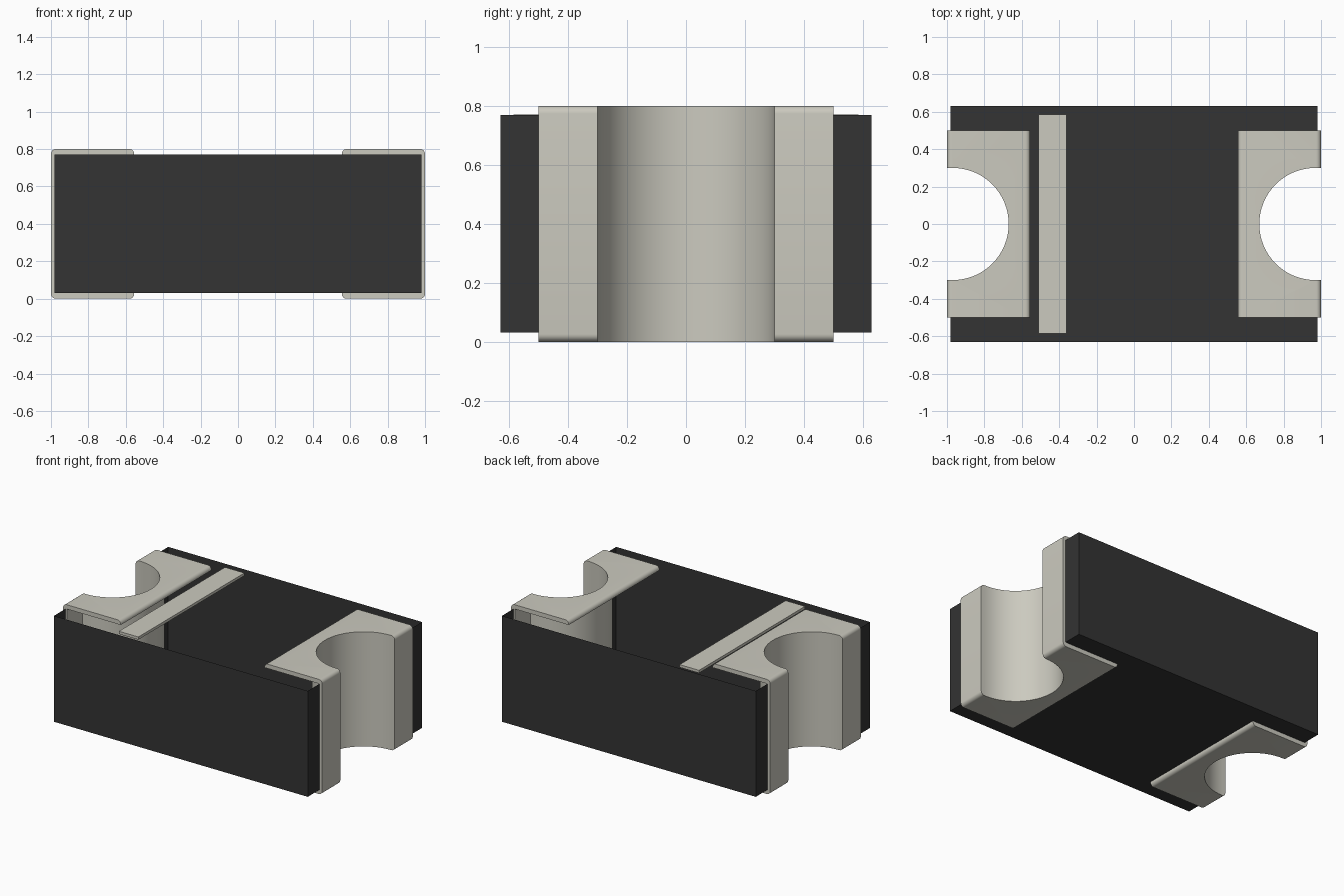
import bpy, bmesh, math

if "Cube" in bpy.data.objects:
    bpy.data.objects.remove(bpy.data.objects["Cube"], do_unlink=True)


def material(name, rgb):
    m = bpy.data.materials.new(name)
    m.use_nodes = True
    m.diffuse_color = (*rgb, 1)
    m.node_tree.nodes["Principled BSDF"].inputs["Base Color"].default_value = (*rgb, 1)
    return m


METAL = material("pale metal", (0.60, 0.59, 0.52))
BLACK = material("matte black", (0.033, 0.033, 0.033))
WALL = 0.03       # sheet thickness of the terminals
CX = 0.97         # centre of the round end notches
R = 0.30          # notch radius


def finish(bm, name, mat):
    mesh = bpy.data.meshes.new(name)
    bm.to_mesh(mesh)
    bm.free()
    mesh.materials.append(mat)
    obj = bpy.data.objects.new(name, mesh)
    bpy.context.collection.objects.link(obj)
    return obj


def prism_bm(points, z0, z1):
    """Extrude a plan outline from z0 to z1."""
    bm = bmesh.new()
    base = bm.faces.new([bm.verts.new((x, y, z0)) for x, y in points])
    ext = bmesh.ops.extrude_face_region(bm, geom=[base], use_keep_orig=True)
    top = [v for v in ext["geom"] if isinstance(v, bmesh.types.BMVert)]
    bmesh.ops.translate(bm, verts=top, vec=(0, 0, z1 - z0))
    bmesh.ops.recalc_face_normals(bm, faces=bm.faces)
    return bm


def arc(radius, n=32):
    """Half circle on the right end, from +y to -y, bulging inward."""
    return [(CX - radius * math.sin(math.pi * i / n),
             radius * math.cos(math.pi * i / n)) for i in range(n + 1)]


def rectangle(x0, x1, y):
    return [(x0, -y), (x1, -y), (x1, y), (x0, y)]


def cut(obj, cutter):
    mod = obj.modifiers.new("cut", "BOOLEAN")
    mod.operation, mod.solver, mod.object = "DIFFERENCE", "EXACT", cutter
    bpy.context.view_layer.objects.active = obj
    bpy.ops.object.modifier_apply(modifier=mod.name)
    bpy.data.objects.remove(cutter, do_unlink=True)


# Body: open-topped tray with notched ends; the terminals line the notches
notch = [(0.98, 0.315)] + arc(0.315)[1:-1] + [(0.98, -0.315)]
outline = [(0.98, 0.63)] + notch + [(0.98, -0.63), (-0.98, -0.63)]
outline += [(-x, y) for x, y in reversed(notch)] + [(-0.98, 0.63)]
bm = prism_bm(outline, 0.031, 0.77)
drop = []
for f in bm.faces:
    c = f.calc_center_median()
    lid = f.normal.z > 0.9
    notch_wall = abs(f.normal.z) < 0.1 and abs(c.y) < 0.32
    # the long front and back walls sit at |y| = 0.63, so they are kept
    if lid or notch_wall:
        drop.append(f)
bmesh.ops.delete(bm, geom=drop, context="FACES")
finish(bm, "body", BLACK)

# Terminal: rounded block hollowed to a sheet, then notched
bm = prism_bm(rectangle(0.555, 1.0, 0.5), 0, 0.8)
edges = [e for e in bm.edges
         if abs(e.verts[0].co.y - e.verts[1].co.y) > 0.5 and
         abs(e.verts[0].co.z - e.verts[1].co.z) < 0.01]
bmesh.ops.bevel(bm, geom=edges, offset=0.026, segments=6, profile=0.5, affect="EDGES")
left = finish(bm, "left_terminal", METAL)

inner = [(0.4, 0.6), (CX, 0.6)] + arc(R + WALL) + [(CX, -0.6), (0.4, -0.6)]
cut(left, finish(prism_bm(inner, WALL, 0.8 - WALL), "hollow_cutter", METAL))
hole = [(1.1, R)] + arc(R) + [(1.1, -R)]
cut(left, finish(prism_bm(hole, -0.1, 0.9), "notch_cutter", METAL))

# Opposite terminal: mirrored copy
bm = bmesh.new()
bm.from_mesh(left.data)
for v in bm.verts:
    v.co.x = -v.co.x
bmesh.ops.reverse_faces(bm, faces=bm.faces)
right = finish(bm, "right_terminal", METAL)

# Polarity stripe, level with the rim of the body
finish(prism_bm(rectangle(-0.51, -0.36, 0.585), 0.752, 0.771), "polarity_stripe", METAL)

# Smooth the curved sheet, keep its edges sharp
for obj in (left, right):
    bpy.ops.object.select_all(action="DESELECT")
    obj.select_set(True)
    bpy.context.view_layer.objects.active = obj
    bpy.ops.object.shade_smooth_by_angle(angle=math.radians(30))
